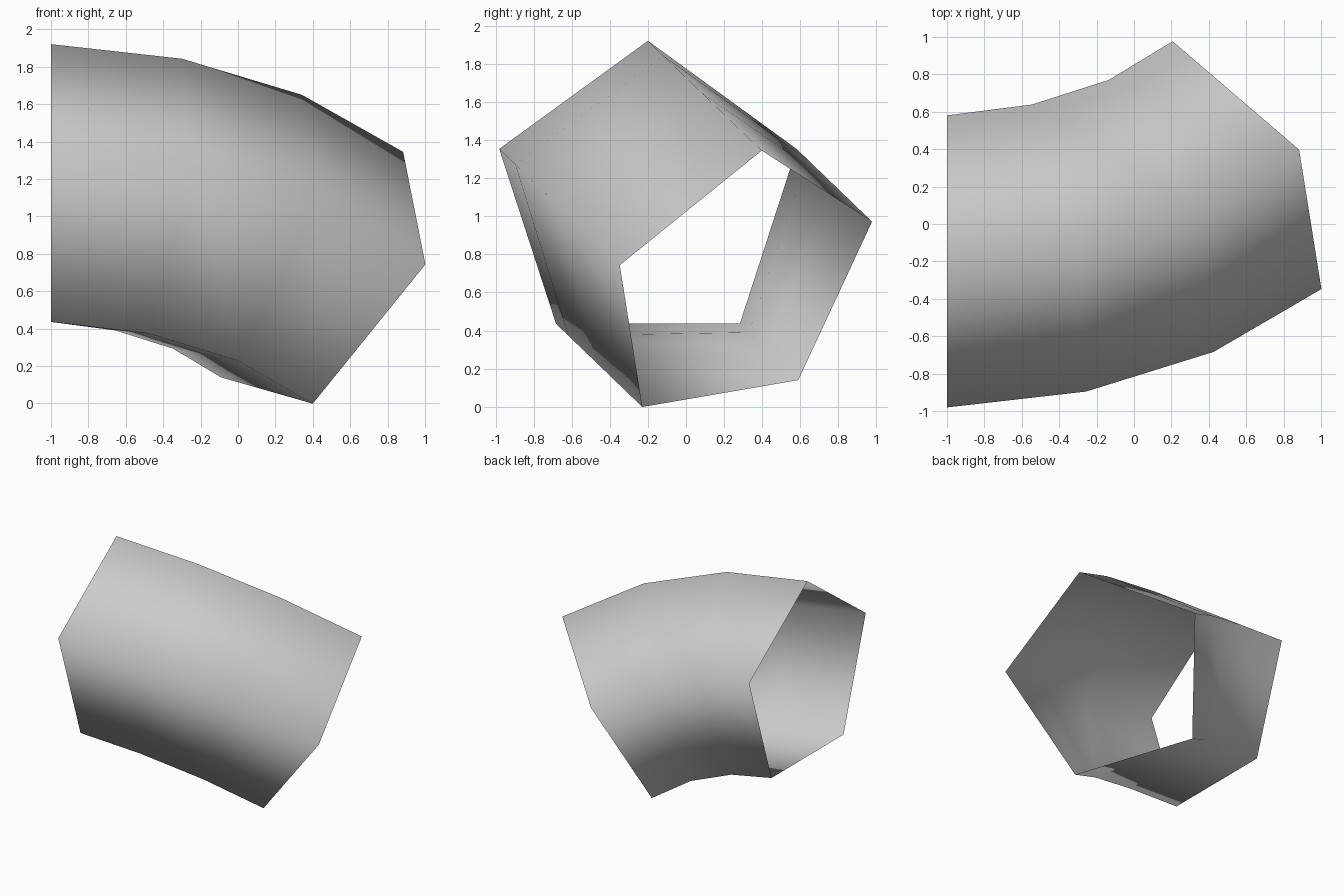
import bpy, bmesh, math
from mathutils import Matrix, Vector

cube = bpy.data.objects.get("Cube")
if cube:
    bpy.data.objects.remove(cube)

# Single plain grey
grey = bpy.data.materials.new("light grey")
grey.use_nodes = True
colour = (0.6, 0.6, 0.6, 1)
grey.diffuse_color = colour
grey.node_tree.nodes["Principled BSDF"].inputs["Base Color"].default_value = colour

# Five-sided section, swept along a bend that turns towards back and down
SIDES, RADIUS = 5, 0.821
START = Vector((-1, -0.2, 1.1))
TURN = Vector((0, 0.72, -0.694)).normalized()
AXIS = Vector((1, 0, 0)).cross(TURN)
# Each ring: turn in degrees, distance along x, distance towards the bend
RINGS = [(0, 0, 0), (15, 0.553, 0.093), (30, 1.057, 0.314), (45, 1.48, 0.663)]

bm = bmesh.new()
rings = []
for angle, along, drop in RINGS:
    centre = START + Vector((along, 0, 0)) + TURN * drop
    tilt = Matrix.Rotation(math.radians(angle), 3, AXIS)
    ring = []
    for i in range(SIDES):
        a = math.tau * i / SIDES
        offset = Vector((0, -math.sin(a), math.cos(a))) * RADIUS
        ring.append(bm.verts.new(centre + tilt @ offset))
    rings.append(ring)

# Walls only, both ends stay open
for near, far in zip(rings, rings[1:]):
    for i in range(SIDES):
        j = (i + 1) % SIDES
        bm.faces.new((near[i], near[j], far[j], far[i])).smooth = True

mesh = bpy.data.meshes.new("bent_tube")
bm.normal_update()
bm.to_mesh(mesh)
bm.free()
mesh.materials.append(grey)
bpy.context.collection.objects.link(bpy.data.objects.new("bent_tube", mesh))
